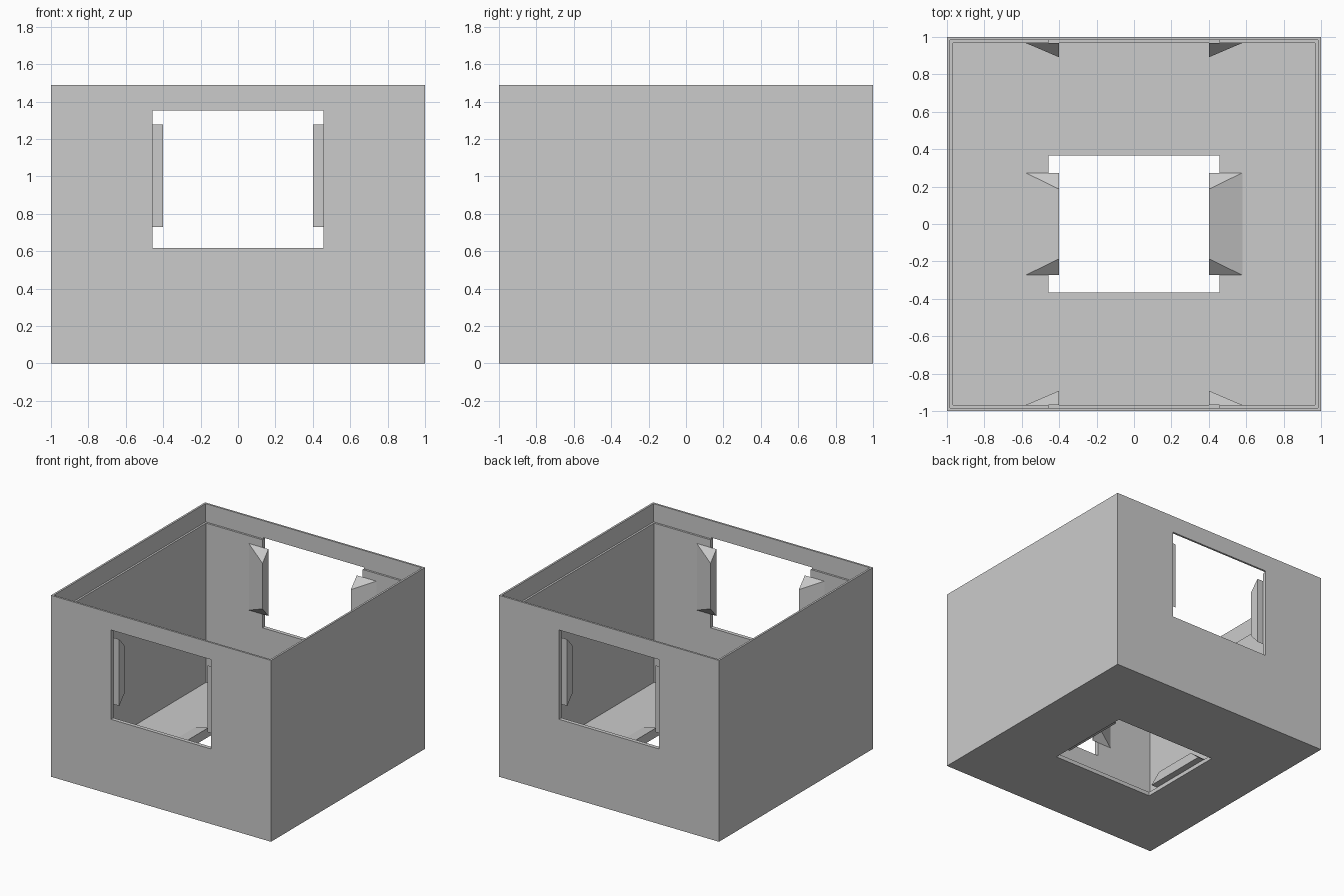
import bpy, bmesh
from mathutils import Matrix, Vector

if "Cube" in bpy.data.objects:
    bpy.data.objects.remove(bpy.data.objects["Cube"])

HEIGHT = 1.49
WALL = 0.968          # inner face of the walls
FLOOR = 0.032         # top of the floor
LEDGE = 1.34          # height of the rim step
WINDOW_Z = 0.984      # centre of the wall windows

grey = bpy.data.materials.new("plain grey")
grey.use_nodes = True
colour = (0.6, 0.6, 0.6, 1)
grey.diffuse_color = colour
grey.node_tree.nodes["Principled BSDF"].inputs["Base Color"].default_value = colour


def add_object(name, bm):
    bmesh.ops.recalc_face_normals(bm, faces=bm.faces)
    mesh = bpy.data.meshes.new(name)
    bm.to_mesh(mesh)
    bm.free()
    mesh.materials.append(grey)
    obj = bpy.data.objects.new(name, mesh)
    bpy.context.collection.objects.link(obj)
    return obj


def box(name, low, high):
    low, high = Vector(low), Vector(high)
    bm = bmesh.new()
    bmesh.ops.create_cube(bm, size=1)
    bmesh.ops.scale(bm, vec=high - low, verts=bm.verts)
    bmesh.ops.translate(bm, vec=(low + high) / 2, verts=bm.verts)
    return add_object(name, bm)


def cut(target, cutter):
    mod = target.modifiers.new("cut", "BOOLEAN")
    mod.operation = "DIFFERENCE"
    mod.solver = "EXACT"
    mod.object = cutter
    bpy.context.view_layer.objects.active = target
    bpy.ops.object.modifier_apply(modifier=mod.name)
    bpy.data.objects.remove(cutter)


# Open box: cavity, stepped rim, front and back windows, floor opening
shell = box("open_box", (-1, -1, 0), (1, 1, HEIGHT))
rim = 0.984
cut(shell, box("cavity", (-WALL, -WALL, FLOOR), (WALL, WALL, 2)))
cut(shell, box("rim_step", (-rim, -rim, LEDGE), (rim, rim, 2)))
cut(shell, box("windows", (-0.456, -2, 0.617), (0.456, 2, 1.351)))
cut(shell, box("floor_opening", (-0.456, -0.366, -1), (0.456, 0.366, 0.3)))


def wedge(name, side, matrix):
    """Wedge clip: x across the opening, y along its edge, z into the box."""
    bm = bmesh.new()
    ends = []
    for end in (-1, 1):
        points = [(0.58, 0.274, 0), (0.402, 0.274, 0), (0.402, 0.187, 0.076)]
        ends.append([bm.verts.new((side * x, end * y, z)) for x, y, z in points])
    a, b = ends
    bm.faces.new(a)
    bm.faces.new(b)
    for i in range(3):
        j = (i + 1) % 3
        bm.faces.new((a[i], a[j], b[j], b[i]))
    bm.transform(matrix)
    return add_object(name, bm)


# A pair of wedge clips beside each opening
clip_z = WINDOW_Z + 0.019
places = {
    "floor": Matrix.Translation((0, 0, FLOOR)),
    "front": Matrix.Translation((0, -WALL, clip_z)) @ Matrix.Rotation(-1.5707963, 4, "X"),
    "back": Matrix.Translation((0, WALL, clip_z)) @ Matrix.Rotation(1.5707963, 4, "X"),
}
for place, matrix in places.items():
    for side, label in ((1, "left"), (-1, "right")):
        wedge(f"{place}_clip_{label}", side, matrix)
